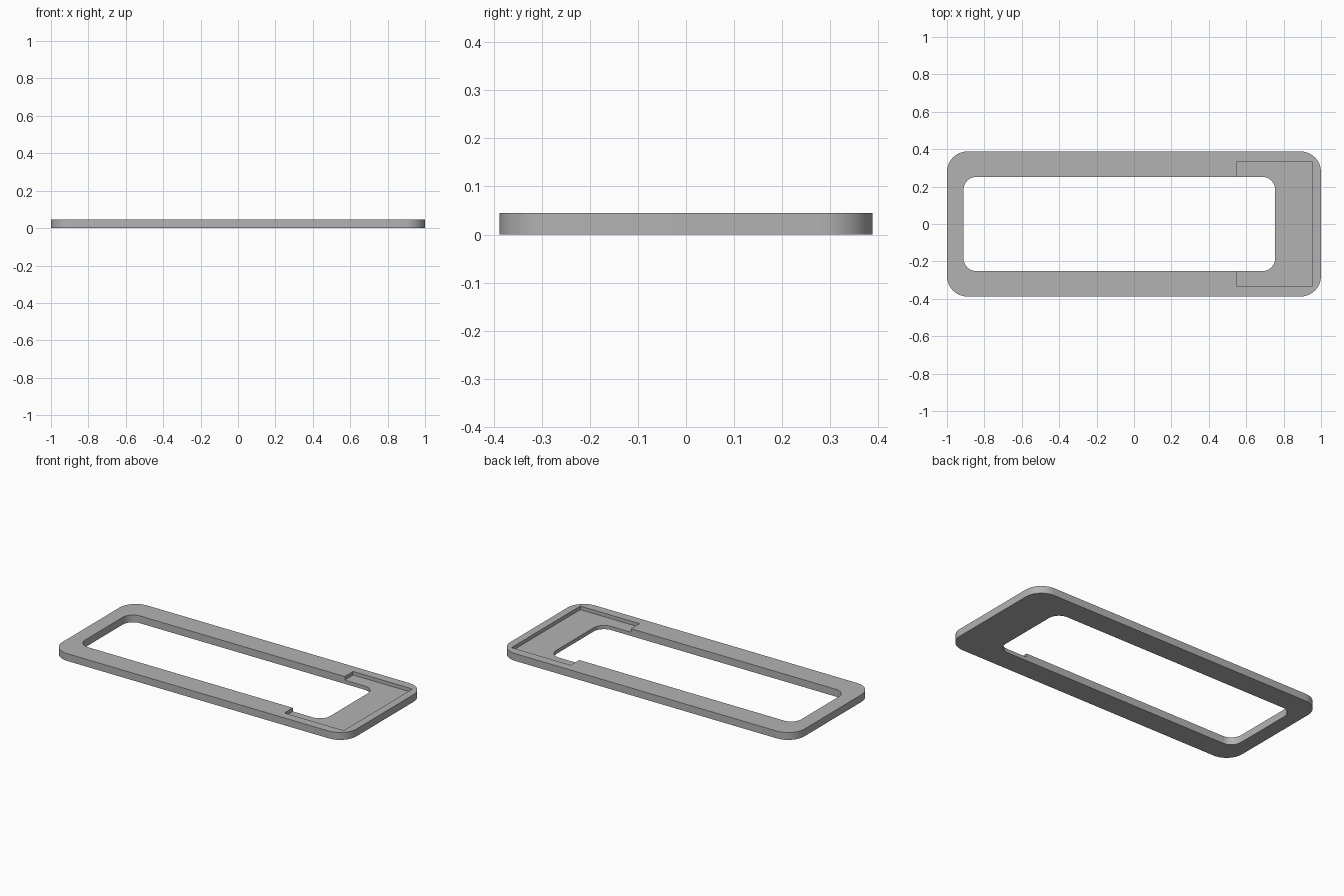
import bpy, bmesh, math

default = bpy.data.objects.get("Cube")
if default:
    bpy.data.objects.remove(default, do_unlink=True)

THICK = 0.045
FLOOR = 0.023   # height of the recess floor

grey = bpy.data.materials.new("plain grey")
grey.use_nodes = True
colour = (0.45, 0.45, 0.45, 1)
grey.diffuse_color = colour
grey.node_tree.nodes["Principled BSDF"].inputs["Base Color"].default_value = colour


def slab(name, x0, x1, half_y, z0, z1, radius=0, steps=12):
    """Extruded rectangle with rounded vertical corners."""
    bm = bmesh.new()
    ring = []
    corners = ((x1, 1, 1), (x0, -1, 1), (x0, -1, -1), (x1, 1, -1))
    for i, (x, sx, sy) in enumerate(corners):
        cx, cy = x - sx * radius, sy * (half_y - radius)
        for k in range(steps + 1 if radius else 1):
            a = math.pi / 2 * (i + k / steps)
            ring.append(bm.verts.new((cx + radius * math.cos(a),
                                      cy + radius * math.sin(a), z0)))
    base = bm.faces.new(ring)
    top = bmesh.ops.extrude_face_region(bm, geom=[base])["geom"]
    bmesh.ops.translate(bm, vec=(0, 0, z1 - z0),
                        verts=[v for v in top if isinstance(v, bmesh.types.BMVert)])
    bmesh.ops.recalc_face_normals(bm, faces=bm.faces)
    mesh = bpy.data.meshes.new(name)
    bm.to_mesh(mesh)
    bm.free()
    mesh.materials.append(grey)
    obj = bpy.data.objects.new(name, mesh)
    bpy.context.collection.objects.link(obj)
    return obj


# Outer plate, long window and shallow end recess
frame = slab("frame_plate", -1, 1, 0.388, 0, THICK, 0.11)
cutters = [
    slab("window_cutter", -0.912, 0.755, 0.252, -0.1, 0.1, 0.07),
    slab("recess_cutter", 0.55, 0.953, 0.334, FLOOR, 0.1),
]

bpy.ops.object.select_all(action='DESELECT')
frame.select_set(True)
bpy.context.view_layer.objects.active = frame
for cutter in cutters:
    cutter.hide_render = True
    cut = frame.modifiers.new(cutter.name, 'BOOLEAN')
    cut.operation = 'DIFFERENCE'
    cut.solver = 'EXACT'
    cut.object = cutter
    bpy.ops.object.modifier_apply(modifier=cut.name)
    bpy.data.objects.remove(cutter, do_unlink=True)

# Smooth rounded corners, crisp rims
bpy.ops.object.shade_smooth_by_angle(angle=math.radians(30))
